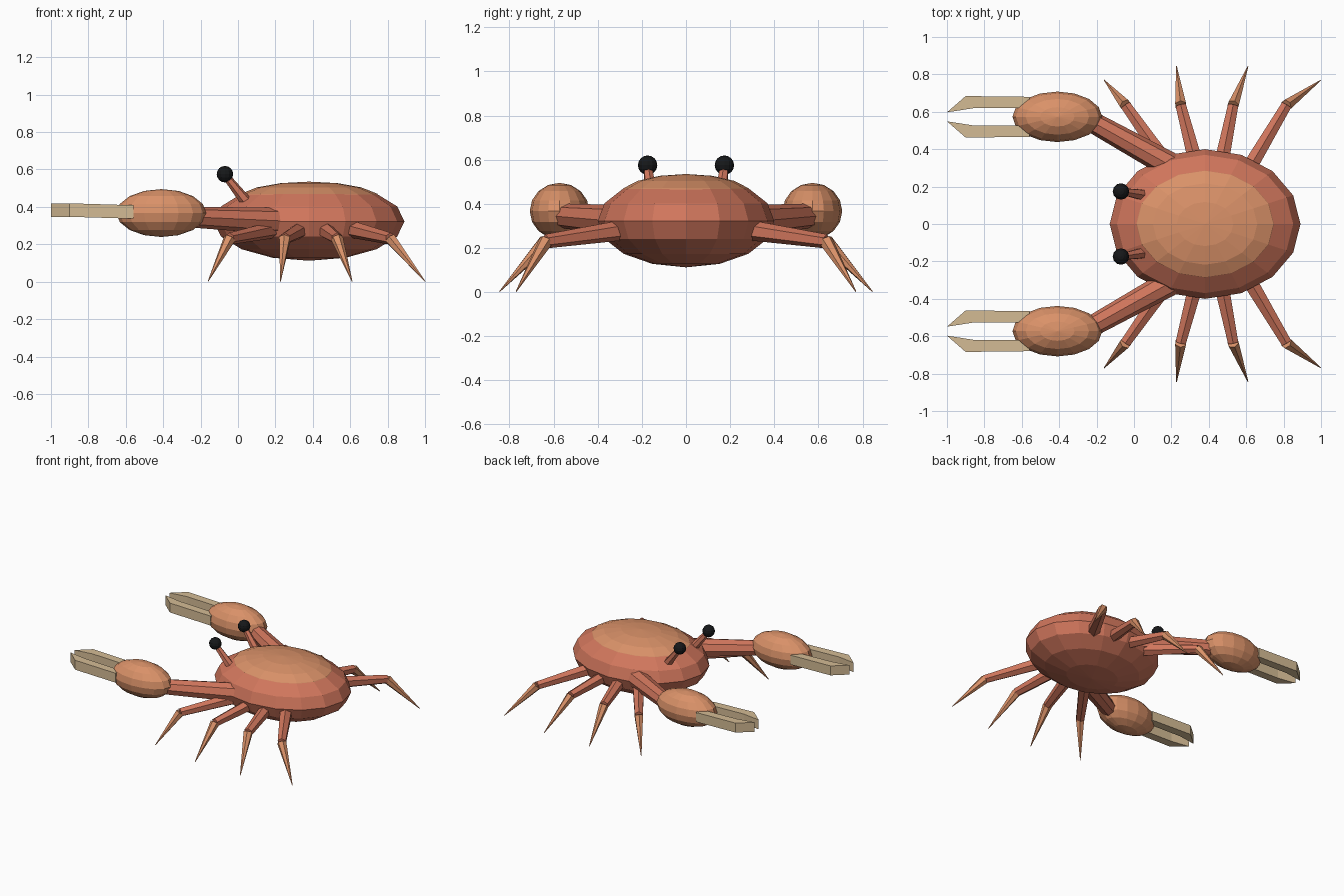
import bpy, bmesh
from mathutils import Vector

cube = bpy.data.objects.get("Cube")
if cube:
    bpy.data.objects.remove(cube, do_unlink=True)


def material(name, rgb):
    mat = bpy.data.materials.new(name)
    mat.use_nodes = True
    color = (*rgb, 1)
    mat.diffuse_color = color
    mat.node_tree.nodes["Principled BSDF"].inputs["Base Color"].default_value = color
    return mat


red = material("brick red", (0.63, 0.18, 0.107))
orange = material("soft orange", (0.70, 0.285, 0.14))
beige = material("beige", (0.66, 0.50, 0.30))
black = material("black", (0.008, 0.009, 0.01))


def finish(bm, name, mat):
    bmesh.ops.recalc_face_normals(bm, faces=bm.faces)
    mesh = bpy.data.meshes.new(name)
    bm.to_mesh(mesh)
    bm.free()
    mesh.materials.append(mat)
    obj = bpy.data.objects.new(name, mesh)
    bpy.context.collection.objects.link(obj)
    return obj


def ellipsoid(name, center, radii, mat, segments=16, rings=8):
    bm = bmesh.new()
    bmesh.ops.create_uvsphere(bm, u_segments=segments, v_segments=rings, radius=1)
    bmesh.ops.scale(bm, vec=radii, verts=bm.verts)
    bmesh.ops.translate(bm, vec=center, verts=bm.verts)
    return finish(bm, name, mat)


def limb(name, start, end, r_start, r_end, mat, sides=6):
    """Tapered faceted tube between two points."""
    a, b = Vector(start), Vector(end)
    bm = bmesh.new()
    bmesh.ops.create_cone(bm, cap_ends=True, segments=sides, radius1=r_start,
                          radius2=r_end, depth=(b - a).length)
    bmesh.ops.rotate(bm, verts=bm.verts, cent=(0, 0, 0),
                     matrix=(b - a).to_track_quat("Z", "Y").to_matrix())
    bmesh.ops.translate(bm, vec=(a + b) / 2, verts=bm.verts)
    return finish(bm, name, mat)


def finger(name, y_center, out, mat):
    """Flat pincer blade, its outer edge towards out."""
    outline = [(-0.56, 0.107), (-0.90, 0.111), (-1.0, 0.024),
               (-0.86, 0.046), (-0.56, 0.046)]
    bm = bmesh.new()
    layers = []
    for half in (-0.036, 0.036):
        layers.append([bm.verts.new((x, y_center + out * y,
                                     0.383 + half - max(0, x + 0.9) * 0.03))
                       for x, y in outline])
    low, high = layers
    bm.faces.new(low)
    bm.faces.new(high)
    for i in range(len(outline)):
        j = (i + 1) % len(outline)
        bm.faces.new((low[i], low[j], high[j], high[i]))
    return finish(bm, name, mat)


# Body and upper shell
ellipsoid("body", (0.38, 0, 0.322), (0.51, 0.40, 0.21), red)
ellipsoid("upper_shell", (0.38, 0, 0.43), (0.395, 0.308, 0.105), orange)

# Hip x, knee x, tip x, tip y for each leg
legs = [(0.20, -0.045, -0.16, 0.77), (0.34, 0.25, 0.227, 0.845),
        (0.46, 0.53, 0.61, 0.845), (0.61, 0.815, 1.0, 0.77)]

for side, s in (("right", 1), ("left", -1)):
    # Eye on a stalk
    limb(f"{side}_eye_stalk", (0.05, s * 0.155, 0.42), (-0.065, s * 0.174, 0.565),
         0.032, 0.02, red)
    ellipsoid(f"{side}_eye", (-0.07, s * 0.174, 0.575), (0.044,) * 3, black, 12, 8)

    # Claw arm, palm and pincers
    limb(f"{side}_claw_arm", (0.20, s * 0.31, 0.325), (-0.24, s * 0.555, 0.345),
         0.07, 0.056, red, 8)
    ellipsoid(f"{side}_palm", (-0.41, s * 0.573, 0.367), (0.24, 0.135, 0.128), orange)
    for label, out in (("outer", s), ("inner", -s)):
        finger(f"{side}_{label}_pincer", s * 0.573, out, beige)

    # Walking legs
    for i, (hip, knee, tip, tip_y) in enumerate(legs, 1):
        joint = (knee, s * 0.635, 0.23)
        limb(f"{side}_upper_leg_{i}", (hip, s * 0.29, 0.28), joint, 0.046, 0.032, red)
        limb(f"{side}_lower_leg_{i}", joint, (tip, s * tip_y, 0.002),
             0.033, 0.002, orange)
